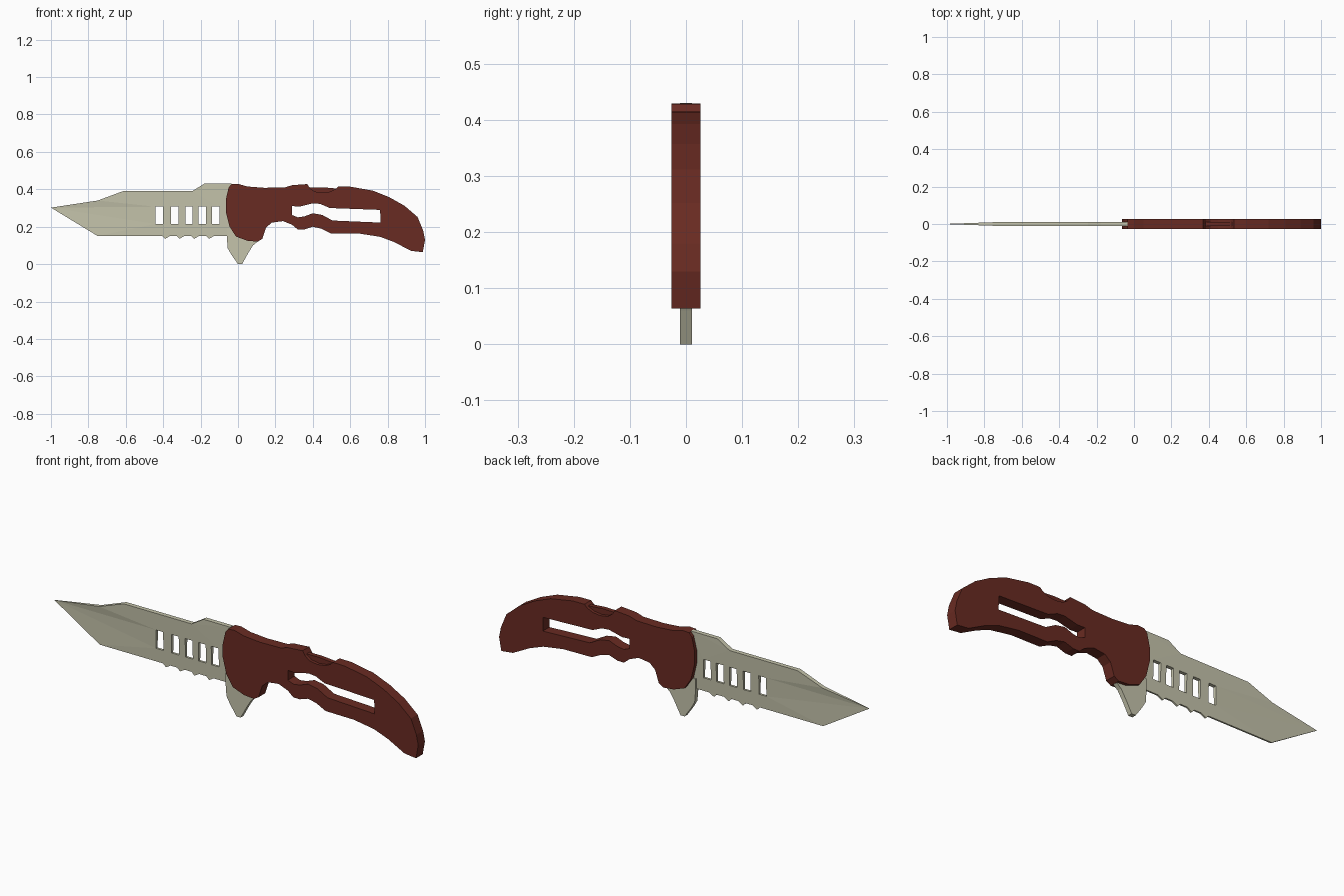
import bpy
import bmesh

cube = bpy.data.objects.get("Cube")
if cube:
    bpy.data.objects.remove(cube, do_unlink=True)


def material(name, rgb):
    m = bpy.data.materials.new(name)
    m.use_nodes = True
    m.diffuse_color = (*rgb, 1)
    bsdf = m.node_tree.nodes["Principled BSDF"]
    bsdf.inputs["Base Color"].default_value = (*rgb, 1)
    bsdf.inputs["Roughness"].default_value = 0.6
    return m


steel = material("pale_steel", (0.56, 0.55, 0.41))
grip_red = material("dark_red_grip", (0.141, 0.024, 0.016))


def plate(name, loops, half, mat, thickness=None):
    """Extrude a side profile with holes; thickness(x, z) may vary the half width."""
    curve = bpy.data.curves.new(name + "_profile", "CURVE")
    curve.dimensions = "2D"
    curve.fill_mode = "BOTH"
    curve.extrude = half
    for loop in loops:
        spline = curve.splines.new("POLY")
        spline.points.add(len(loop) - 1)
        for point, (x, z) in zip(spline.points, loop):
            point.co = (x, z, 0, 1)
        spline.use_cyclic_u = True
    helper = bpy.data.objects.new(name + "_profile", curve)
    bpy.context.collection.objects.link(helper)
    bpy.context.view_layer.update()
    deps = bpy.context.evaluated_depsgraph_get()
    mesh = bpy.data.meshes.new_from_object(helper.evaluated_get(deps))
    bpy.data.objects.remove(helper, do_unlink=True)
    bpy.data.curves.remove(curve)

    bm = bmesh.new()
    bm.from_mesh(mesh)
    bmesh.ops.remove_doubles(bm, verts=bm.verts, dist=0.0005)
    for v in bm.verts:
        x, z, side = v.co
        width = thickness(x, z) if thickness else half
        v.co = (x, -width if side > 0 else width, z)
    bmesh.ops.recalc_face_normals(bm, faces=bm.faces)
    for f in bm.faces:
        f.smooth = False
        f.material_index = 0
    bm.to_mesh(mesh)
    bm.free()
    mesh.materials.clear()
    mesh.materials.append(mat)
    mesh.name = name
    obj = bpy.data.objects.new(name, mesh)
    bpy.context.collection.objects.link(obj)
    return obj


# Blade: clipped point, stepped spine, small teeth and five windows
blade_outline = [(-1, .302), (-.75, .34), (-.615, .39), (-.245, .39), (-.18, .43),
                 (-.035, .43), (-.035, .15)]
for tooth in (-.155, -.235, -.313, -.39):
    blade_outline += [(tooth + .025, .15), (tooth + .012, .142),
                      (tooth, .135), (tooth - .015, .15)]
blade_outline.append((-.75, .15))

windows = []
for cx in (-.422, -.337, -.262, -.19, -.12):
    w = .02
    windows.append([(cx - w, .215), (cx + w, .215), (cx + w, .307), (cx - w, .307)])


def blade_width(x, z):
    if x < -.99:
        return .0008
    t = min(max((z - .15) / .24, 0), 1)
    return .004 + .007 * t


plate("blade", [blade_outline] + windows, .011, steel, blade_width)

# Finger guard and the tang that carries it into the handle
guard_outline = [(-.06, .2), (-.06, .147), (-.055, .085), (-.035, .05), (0, 0),
                 (.022, 0), (.055, .06), (.08, .1), (.11, .125), (.09, .2)]
plate("finger_guard", [guard_outline], .011, steel)

# Handle: curved grip with a thumb notch in the back and a long slot
handle_outline = [
    (-.035, .427), (0, .429), (.05, .415), (.14, .408), (.25, .41), (.29, .422), (.37, .428),
    (.385, .405), (.41, .388), (.45, .382), (.49, .387), (.52, .4), (.535, .415),
    (.6, .414), (.72, .393), (.81, .357), (.89, .312), (.96, .252), (.99, .18),
    (1, .13), (.988, .064), (.925, .071), (.835, .118), (.76, .146), (.65, .163),
    (.495, .165), (.445, .19), (.4, .2), (.355, .185), (.32, .185), (.29, .21),
    (.24, .23), (.18, .222), (.15, .195), (.13, .135), (.105, .12), (.05, .125),
    (-.01, .147), (-.045, .2), (-.065, .28), (-.065, .345), (-.05, .41)]
slot = [(.29, .31), (.33, .308), (.4, .325), (.44, .322), (.49, .3), (.76, .29),
        (.762, .222), (.505, .233), (.45, .263), (.4, .272), (.355, .255),
        (.32, .25), (.29, .262)]
plate("handle", [handle_outline, slot], .026, grip_red)

# Thin inner liner showing in the thumb notch
liner_outline = [(.37, .36), (.38, .41), (.45, .411), (.53, .404), (.54, .36)]
plate("thumb_notch_liner", [liner_outline], .011, grip_red)
